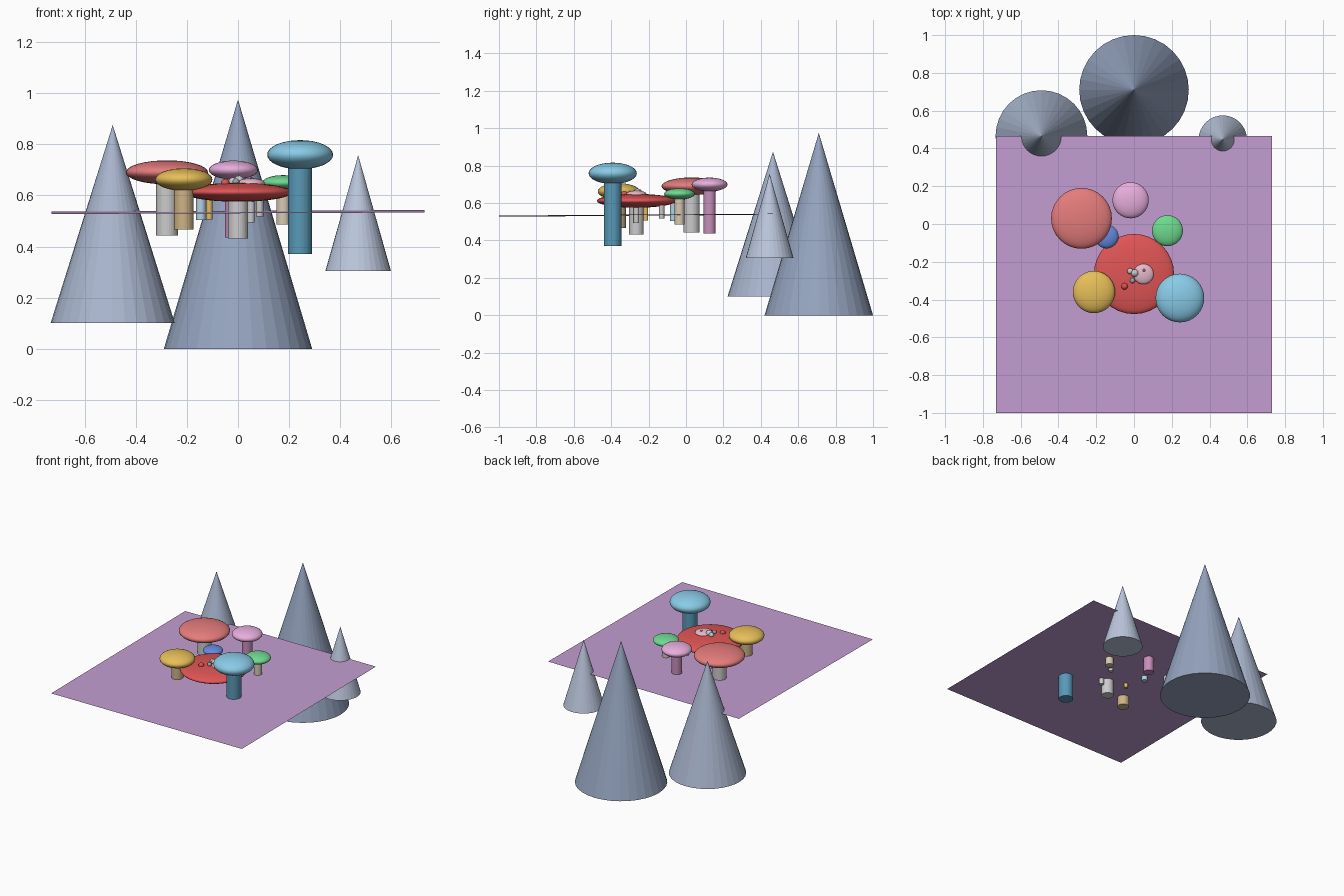
import bpy, bmesh
from mathutils import Matrix

mats = {}
def paint(ob, col):
    if col not in mats:
        m = bpy.data.materials.new("colour_%d" % len(mats))
        m.diffuse_color = (*col, 1)
        mats[col] = m
    ob.data.materials.append(mats[col])

def make(name, bm, col, smooth=False):
    me = bpy.data.meshes.new(name)
    bm.to_mesh(me)
    bm.free()
    for p in me.polygons:
        p.use_smooth = smooth
    ob = bpy.data.objects.new(name, me)
    bpy.context.collection.objects.link(ob)
    paint(ob, col)
    return ob

def cone(name, x, y, z0, z1, r0, r1, col):
    bm = bmesh.new()
    bmesh.ops.create_cone(bm, cap_ends=True, segments=32, radius1=r0, radius2=r1,
                          depth=z1 - z0, matrix=Matrix.Translation((x, y, (z0 + z1) / 2)))
    return make(name, bm, col)

def cap(name, x, y, z, r, rz, col):
    bm = bmesh.new()
    bmesh.ops.create_uvsphere(bm, u_segments=32, v_segments=16, radius=1,
        matrix=Matrix.Translation((x, y, z)) @ Matrix.Diagonal((r, r, rz, 1)))
    return make(name, bm, col, True)

def mushroom(name, x, y, z, r, rz, stem_r, bottom, cap_col, stem_col):
    cap(name + "_cap", x, y, z, r, rz, cap_col)
    cone(name + "_stem", x, y, bottom, z, stem_r, stem_r, stem_col)

# Mountains
slate = (0.30, 0.37, 0.52)
pale = (0.40, 0.47, 0.62)
cone("mountain_centre", 0, 0.71, 0, 0.975, 0.29, 0, slate)
cone("mountain_left", -0.49, 0.465, 0.10, 0.875, 0.243, 0, pale)
cone("mountain_right", 0.47, 0.447, 0.305, 0.757, 0.128, 0, (0.5, 0.57, 0.72))

# Nearly level meadow, tilted very slightly
bm = bmesh.new()
bmesh.ops.create_grid(bm, x_segments=20, y_segments=20, size=1)
for v in bm.verts:
    x, y = v.co.x, v.co.y
    v.co = (x * 0.73, -0.2675 + y * 0.7325, 0.535 + 0.003 * x + 0.005 * y)
make("meadow", bm, (0.55, 0.34, 0.64))

# Mushrooms: x, y, cap height, cap radii, stem radius, stem bottom, colours
grey, tan, cream = (0.55, 0.55, 0.55), (0.62, 0.45, 0.24), (0.68, 0.60, 0.45)
blue = (0.25, 0.60, 0.80)
for m in [
    ("red_mushroom", 0, -0.265, 0.612, 0.212, 0.037, 0.039, 0.431, (0.75, 0.09, 0.09), grey),
    ("salmon_mushroom", -0.278, 0.03, 0.69, 0.161, 0.047, 0.043, 0.443, (0.78, 0.20, 0.20), grey),
    ("yellow_mushroom", -0.212, -0.36, 0.662, 0.112, 0.044, 0.038, 0.467, (0.80, 0.52, 0.10), tan),
    ("blue_mushroom", 0.243, -0.392, 0.759, 0.129, 0.057, 0.047, 0.37, blue, (0.10, 0.32, 0.48)),
    ("pink_mushroom", -0.018, 0.126, 0.699, 0.096, 0.037, 0.033, 0.436, (0.80, 0.42, 0.72), (0.58, 0.27, 0.50)),
    ("green_mushroom", 0.177, -0.035, 0.649, 0.082, 0.03, 0.026, 0.486, (0.16, 0.70, 0.28), cream),
    ("small_blue_mushroom", -0.145, -0.066, 0.625, 0.063, 0.026, 0.019, 0.504, (0.13, 0.25, 0.75), (0.45, 0.65, 0.78)),
    ("small_rose_mushroom", 0.05, -0.265, 0.648, 0.054, 0.019, 0.015, 0.494, (0.80, 0.48, 0.58), grey),
    ("hidden_yellow_mushroom", -0.112, -0.215, 0.608, 0.04, 0.015, 0.013, 0.506, (0.8, 0.52, 0.1), (0.75, 0.5, 0.12)),
    ("hidden_grey_mushroom", 0.085, -0.13, 0.606, 0.035, 0.012, 0.014, 0.518, grey, grey),
]:
    mushroom(*m)

# Tiny beads on the red cap
for i, (x, y, z, r, c) in enumerate([
    (-0.02, -0.25, 0.654, 0.016, grey),
    (0.004, -0.26, 0.657, 0.02, (0.7, 0.7, 0.7)),
    (-0.008, -0.30, 0.652, 0.014, (0.3, 0.35, 0.42)),
    (-0.05, -0.33, 0.648, 0.017, (0.7, 0.09, 0.09)),
    (0.053, -0.245, 0.665, 0.007, (0.75, 0.2, 0.4)),
]):
    cap("bead_%d" % i, x, y, z, r, r, c)
